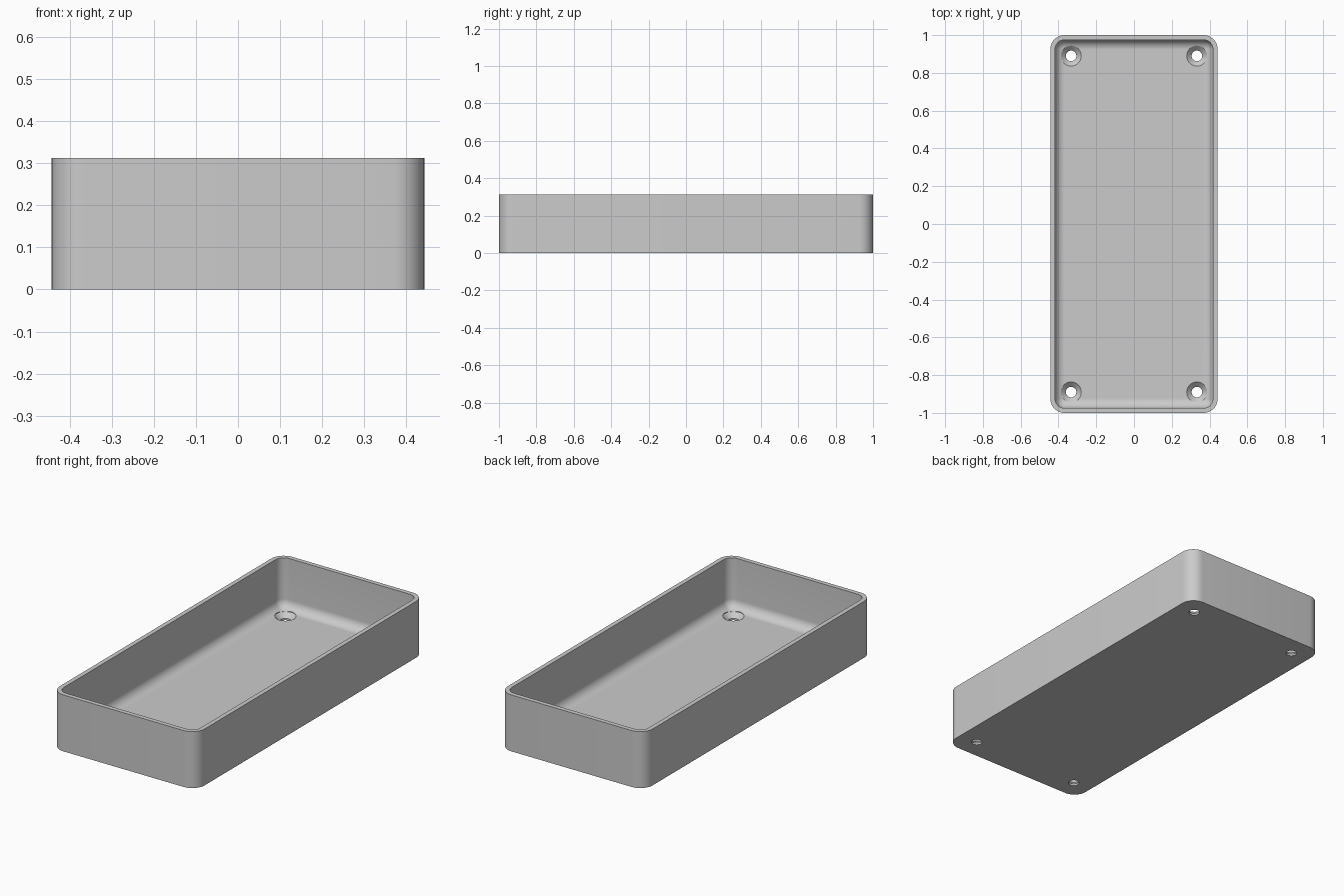
import bpy, bmesh, math

cube = bpy.data.objects.get("Cube")
if cube:
    bpy.data.objects.remove(cube, do_unlink=True)

HALF_X, HALF_Y, HEIGHT = 0.443, 1.0, 0.312
CORNER, WALL, FLOOR, FILLET = 0.075, 0.025, 0.035, 0.05
STEPS = 10

grey = bpy.data.materials.new("light grey")
grey.use_nodes = True
grey.diffuse_color = (0.6, 0.6, 0.6, 1)
grey.node_tree.nodes["Principled BSDF"].inputs["Base Color"].default_value = (0.6, 0.6, 0.6, 1)


def make_object(name, bm):
    bmesh.ops.recalc_face_normals(bm, faces=bm.faces)
    mesh = bpy.data.meshes.new(name)
    bm.to_mesh(mesh)
    bm.free()
    mesh.materials.append(grey)
    obj = bpy.data.objects.new(name, mesh)
    bpy.context.collection.objects.link(obj)
    return obj


def rounded_ring(bm, inset, z):
    """Rounded rectangle, inset from the outer wall."""
    radius = max(CORNER - inset, 0.001)
    ring = []
    for quarter, (sx, sy) in enumerate([(1, 1), (-1, 1), (-1, -1), (1, -1)]):
        for i in range(STEPS + 1):
            a = (quarter + i / STEPS) * math.pi / 2
            x = sx * (HALF_X - inset - radius) + radius * math.cos(a)
            y = sy * (HALF_Y - inset - radius) + radius * math.sin(a)
            ring.append(bm.verts.new((x, y, z)))
    return ring


def circle_ring(bm, cx, cy, radius, z, sides=40):
    angles = [2 * math.pi * i / sides for i in range(sides)]
    return [bm.verts.new((cx + radius * math.cos(a), cy + radius * math.sin(a), z)) for a in angles]


def skin(bm, rings):
    """Bridge a stack of rings and cap both ends."""
    for low, high in zip(rings, rings[1:]):
        n = len(low)
        for i in range(n):
            j = (i + 1) % n
            bm.faces.new((low[i], low[j], high[j], high[i]))
    bm.faces.new(rings[0])
    bm.faces.new(rings[-1])


# Tray: outer wall, rim, inner wall, rounded inner foot, floor
profile = [(0, 0), (0, HEIGHT), (WALL, HEIGHT)]
for i in range(STEPS + 1):
    a = math.pi / 2 * i / STEPS
    profile.append((WALL + FILLET * (1 - math.cos(a)), FLOOR + FILLET * (1 - math.sin(a))))
bm = bmesh.new()
skin(bm, [rounded_ring(bm, inset, z) for inset, z in profile])
tray = make_object("tray", bm)

# Countersunk screw holes in the four corners
bm = bmesh.new()
for sx in (-1, 1):
    for sy in (-1, 1):
        steps = [(0.028, -0.05), (0.028, 0.01), (0.054, FLOOR), (0.054, 0.15)]
        skin(bm, [circle_ring(bm, sx * 0.333, sy * 0.89, r, z) for r, z in steps])
cutter = make_object("screw_hole_cutter", bm)
cutter.hide_render = True

cut = tray.modifiers.new("screw holes", "BOOLEAN")
cut.operation = "DIFFERENCE"
cut.solver = "EXACT"
cut.object = cutter
bpy.ops.object.select_all(action="DESELECT")
bpy.context.view_layer.objects.active = tray
tray.select_set(True)
bpy.ops.object.modifier_apply(modifier=cut.name)
bpy.data.objects.remove(cutter, do_unlink=True)
bpy.ops.object.shade_smooth_by_angle(angle=math.radians(30))
